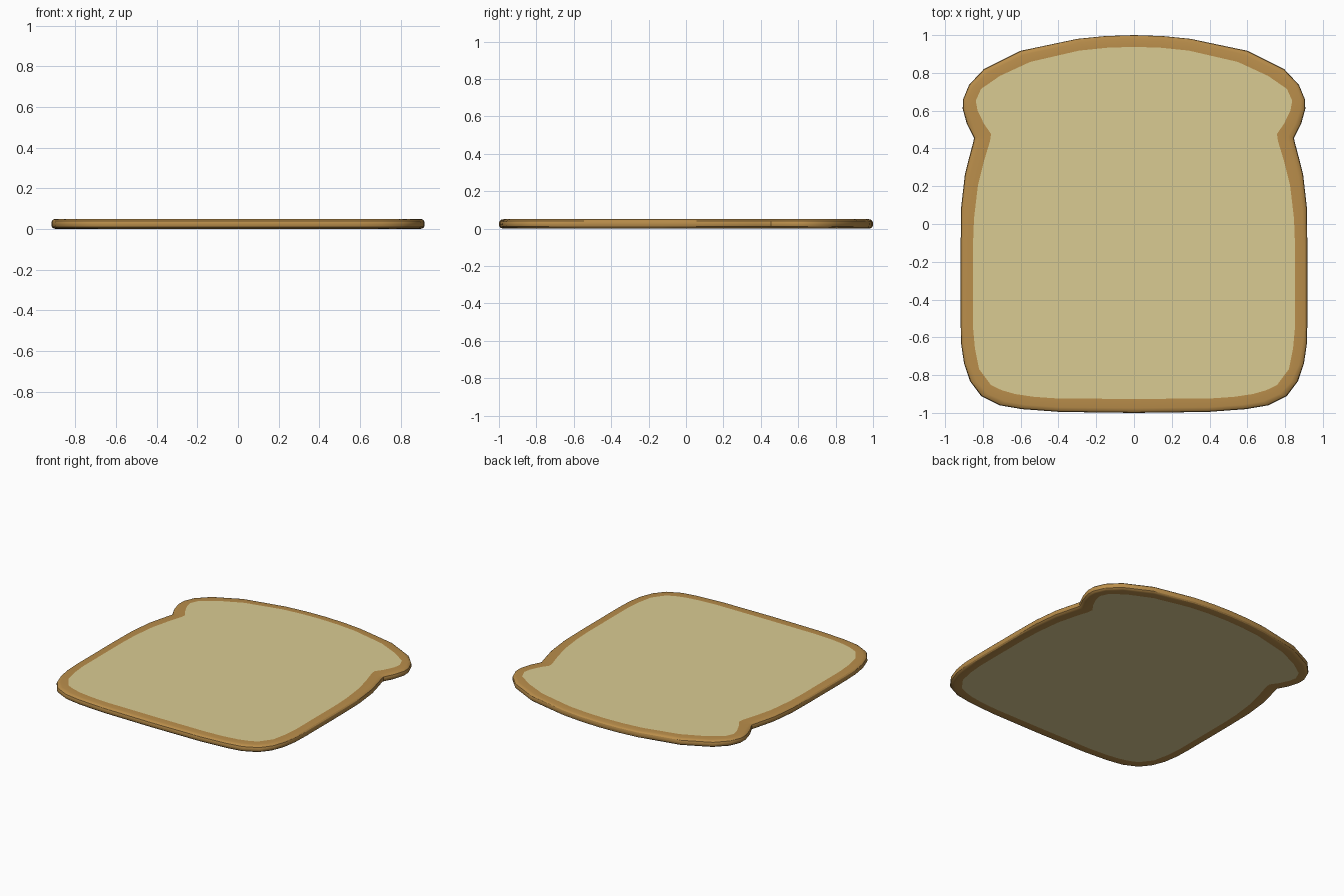
import bpy

if "Cube" in bpy.data.objects:
    bpy.data.objects.remove(bpy.data.objects["Cube"])

# Left half of the slice outline, top to bottom: outer x, y, inner x, y
HALF = [
    (0, 1.0, 0, .938), (-.15, .995, -.145, .933), (-.30, .98, -.29, .918),
    (-.60, .917, -.55, .858), (-.795, .82, -.71, .784), (-.873, .737, -.81, .715),
    (-.905, .66, -.838, .652), (-.907, .61, -.828, .60), (-.885, .53, -.794, .53),
    (-.847, .455, -.757, .477), (-.852, .43, -.762, .44), (-.868, .37, -.794, .334),
    (-.895, .265, -.826, .207), (-.915, .09, -.847, .03), (-.918, -.128, -.852, -.10),
    (-.918, -.52, -.852, -.55), (-.915, -.636, -.842, -.66), (-.90, -.737, -.82, -.768),
    (-.868, -.832, -.757, -.853), (-.81, -.91, -.70, -.88), (-.71, -.96, -.63, -.90),
    (-.594, -.98, -.53, -.915), (-.39, -.995, -.40, -.924), (0, -1.0, 0, -.926),
]
# Crust cross-section: position from inner (0) to outer (1) edge, height
SECTION = [(0, .05), (.65, .05), (.85, .047), (.96, .04), (1, .03),
           (1, .02), (.96, .01), (.85, .003), (.65, 0), (0, 0)]

# Mirror to a full closed outline
outline = HALF + [(-a, b, -c, d) for a, b, c, d in HALF[-2:0:-1]]
n = len(outline)


def make_part(name, verts, faces, color):
    mesh = bpy.data.meshes.new(name)
    mesh.from_pydata(verts, [], faces)
    obj = bpy.data.objects.new(name, mesh)
    bpy.context.collection.objects.link(obj)
    mat = bpy.data.materials.new(name + "_color")
    mat.diffuse_color = color
    mat.use_nodes = True
    mat.node_tree.nodes["Principled BSDF"].inputs["Base Color"].default_value = mat.diffuse_color
    mesh.materials.append(mat)
    bpy.ops.object.select_all(action='DESELECT')
    obj.select_set(True)
    bpy.context.view_layer.objects.active = obj
    bpy.ops.object.shade_smooth_by_angle()
    return obj


# Crust: cross-section swept around the outline
verts = [(xi + (xo - xi) * t, yi + (yo - yi) * t, z)
         for t, z in SECTION for xo, yo, xi, yi in outline]
faces = [(r * n + i, (r + 1) * n + i, (r + 1) * n + (i + 1) % n, r * n + (i + 1) % n)
         for r in range(len(SECTION) - 1) for i in range(n)]
make_part("crust", verts, faces, (.49, .27, .07, 1))

# Crumb: top and bottom faces filling the crust
verts = [(xi, yi, z) for z in (.05, 0) for _, _, xi, yi in outline]
faces = [tuple(range(n)), tuple(range(2 * n - 1, n - 1, -1))]
make_part("crumb", verts, faces, (.70, .60, .29, 1))
